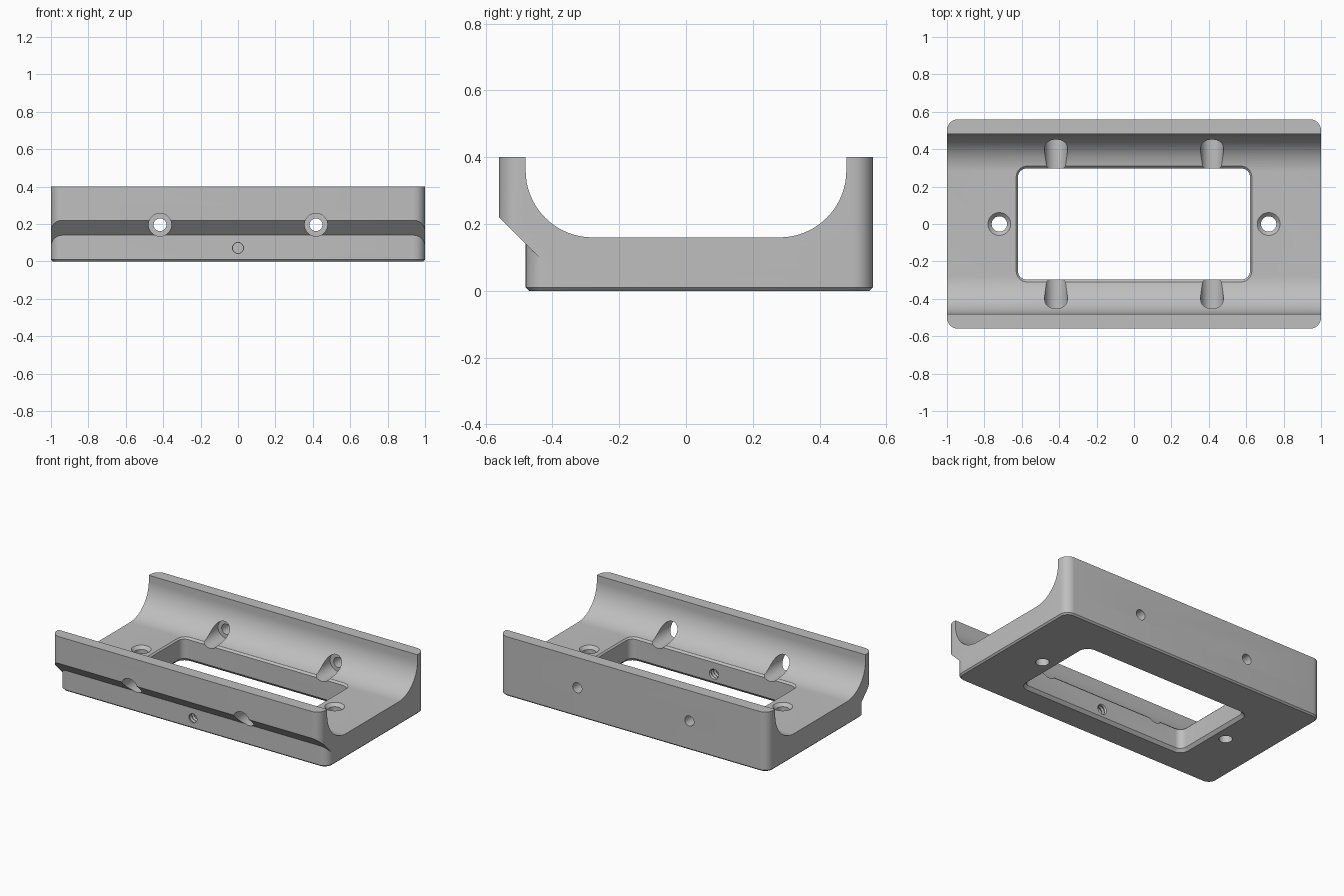
import bpy, bmesh
from math import sin, cos, pi, radians
from mathutils import Vector

cube = bpy.data.objects.get("Cube")
if cube:
    bpy.data.objects.remove(cube)

grey = bpy.data.materials.new("light grey")
grey.use_nodes = True
colour = (0.52, 0.52, 0.52, 1)
grey.diffuse_color = colour
grey.node_tree.nodes["Principled BSDF"].inputs["Base Color"].default_value = colour


def loft(name, rings, plane=None):
    """Closed solid through matching rings, optionally trimmed by a plane."""
    bm = bmesh.new()
    loops = [[bm.verts.new(p) for p in ring] for ring in rings]
    n = len(loops[0])
    for a, b in zip(loops, loops[1:]):
        for i in range(n):
            j = (i + 1) % n
            bm.faces.new((a[i], a[j], b[j], b[i]))
    bm.faces.new(loops[0][::-1])
    bm.faces.new(loops[-1])
    if plane:
        geom = bm.verts[:] + bm.edges[:] + bm.faces[:]
        cut = bmesh.ops.bisect_plane(bm, geom=geom, plane_co=plane[0],
                                     plane_no=plane[1], clear_inner=True)
        edges = [e for e in cut["geom_cut"] if isinstance(e, bmesh.types.BMEdge)]
        bmesh.ops.contextual_create(bm, geom=edges)
    bmesh.ops.recalc_face_normals(bm, faces=bm.faces)
    mesh = bpy.data.meshes.new(name)
    bm.to_mesh(mesh)
    bm.free()
    mesh.materials.append(grey)
    obj = bpy.data.objects.new(name, mesh)
    bpy.context.collection.objects.link(obj)
    return obj


def rounded(x, y0, y1, r, z, inset=0.0):
    """Rounded rectangle ring at height z."""
    ring = []
    corners = [(x - r, y1 - r), (r - x, y1 - r), (r - x, y0 + r), (x - r, y0 + r)]
    for k, (cx, cy) in enumerate(corners):
        for i in range(9):
            a = (k + i / 8) * pi / 2
            ring.append((cx + (r - inset) * cos(a), cy + (r - inset) * sin(a), z))
    return ring


def bore(name, x, other, steps, axis="Y", n=48):
    """Turned cutter: steps are (position along axis, radius)."""
    rings = []
    for t, r in steps:
        ring = []
        for i in range(n):
            u, v = r * cos(2 * pi * i / n), r * sin(2 * pi * i / n)
            ring.append((x + u, t, other + v) if axis == "Y" else (x + u, other + v, t))
        rings.append(ring)
    return loft(name, rings)


def combine(target, tool, operation="DIFFERENCE"):
    mod = target.modifiers.new(tool.name, "BOOLEAN")
    mod.operation = operation
    mod.solver = "EXACT"
    mod.object = tool
    tool.hide_render = True
    bpy.context.view_layer.objects.active = target
    bpy.ops.object.modifier_apply(modifier=mod.name)
    bpy.data.objects.remove(tool)


# Lower block with its small bottom chamfer
body = loft("cradle_body", [rounded(1, -0.48, 0.56, 0.06, 0, 0.01),
                            rounded(1, -0.48, 0.56, 0.06, 0.01),
                            rounded(1, -0.48, 0.56, 0.06, 0.15)])

# Upper block, overhanging the front with a sloped underside
upper = loft("upper_block", [rounded(1, -0.56, 0.56, 0.06, 0.05),
                             rounded(1, -0.56, 0.56, 0.06, 0.4)],
             (Vector((0, -0.56, 0.22)), Vector((0, 1, 1))))
combine(body, upper, "UNION")

# Round-cornered channel along the length
half = [(0.28 + 0.2 * sin(a), 0.36 - 0.2 * cos(a))
        for a in [i * pi / 48 for i in range(25)]] + [(0.48, 0.5)]
profile = half + [(-y, z) for y, z in reversed(half)]
combine(body, loft("channel", [[(x, y, z) for y, z in profile] for x in (-1.2, 1.2)]))

# Window through the floor, chamfered above and below
window = [(-0.02, -0.035), (0.02, 0), (0.15, 0), (0.18, -0.03)]
combine(body, loft("window", [rounded(0.62, -0.297, 0.297, 0.045, z, i)
                              for z, i in window]))

for side in (-1, 1):
    # Countersunk floor holes
    combine(body, bore("floor_hole", side * 0.72, 0,
                       [(-0.1, 0.041), (0.14, 0.041), (0.16, 0.061), (0.2, 0.101)], "Z"))
    # Wide bore through the front wall, stepping down in the back wall
    combine(body, bore("cross_bore", side * 0.417, 0.196,
                       [(-0.7, 0.061), (0.47, 0.061), (0.47, 0.034), (0.7, 0.034)]))

# Threaded hole in the middle of the front wall
thread = [(-0.5 + 0.012 * i, 0.034 if i % 2 else 0.028) for i in range(20)]
combine(body, bore("threaded_hole", 0, 0.072, thread, n=32))

# Smooth the curved walls, keep the edges crisp
bpy.ops.object.select_all(action="DESELECT")
body.select_set(True)
bpy.context.view_layer.objects.active = body
bpy.ops.object.shade_smooth_by_angle(angle=radians(25))
